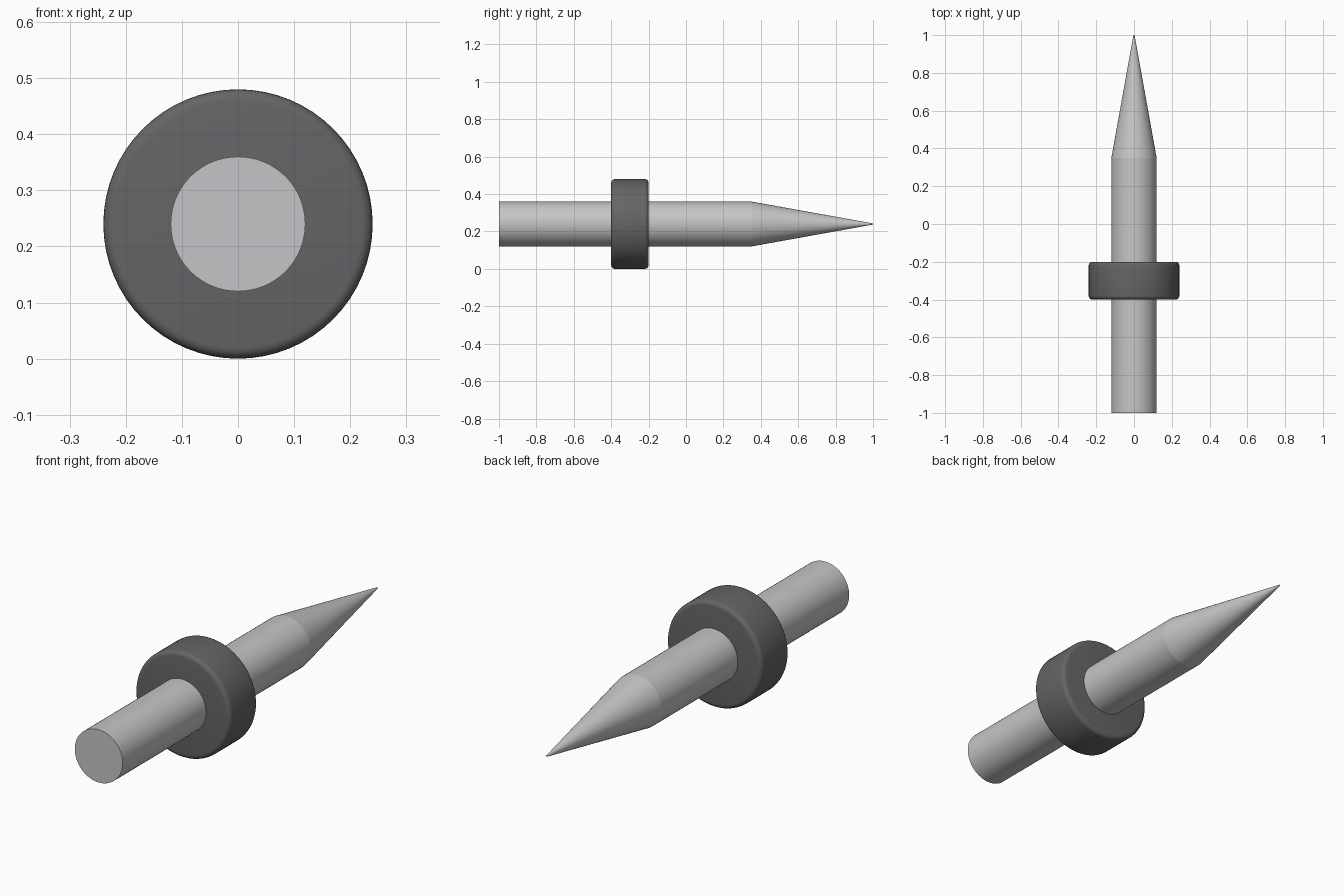
import bpy
import math

cube = bpy.data.objects.get("Cube")
if cube:
    bpy.data.objects.remove(cube, do_unlink=True)

AXIS_Z = 0.24
SIDES = 64


def material(name, color):
    mat = bpy.data.materials.new(name)
    mat.use_nodes = True
    mat.diffuse_color = color
    mat.node_tree.nodes["Principled BSDF"].inputs["Base Color"].default_value = color
    return mat


def round_part(name, mat, y_front, y_back, r_front, r_back, bevel=0):
    """Round solid lying along y, from y_front to y_back."""
    bpy.ops.mesh.primitive_cone_add(
        vertices=SIDES, radius1=r_front, radius2=r_back, depth=y_back - y_front,
        location=(0, (y_front + y_back) / 2, AXIS_Z),
        rotation=(-math.pi / 2, 0, 0))
    obj = bpy.context.object
    obj.name = name
    obj.data.materials.append(mat)
    bpy.ops.object.transform_apply(location=False, rotation=True, scale=True)
    if bevel:
        mod = obj.modifiers.new("rounded_rims", "BEVEL")
        mod.width = bevel
        mod.segments = 5
        mod.limit_method = "ANGLE"
        mod.angle_limit = math.radians(40)
        bpy.ops.object.modifier_apply(modifier=mod.name)
    bpy.ops.object.shade_smooth_by_angle(angle=math.radians(30))
    return obj


light_gray = material("light_gray", (0.56, 0.56, 0.57, 1))
dark_gray = material("dark_gray", (0.13, 0.13, 0.135, 1))

# Straight shaft, pointed tip and rounded collar
round_part("shaft", light_gray, -1.0, 0.35, 0.12, 0.12)
round_part("pointed_tip", light_gray, 0.35, 1.0, 0.12, 0.003)
round_part("collar", dark_gray, -0.4, -0.2, 0.24, 0.24, bevel=0.02)
